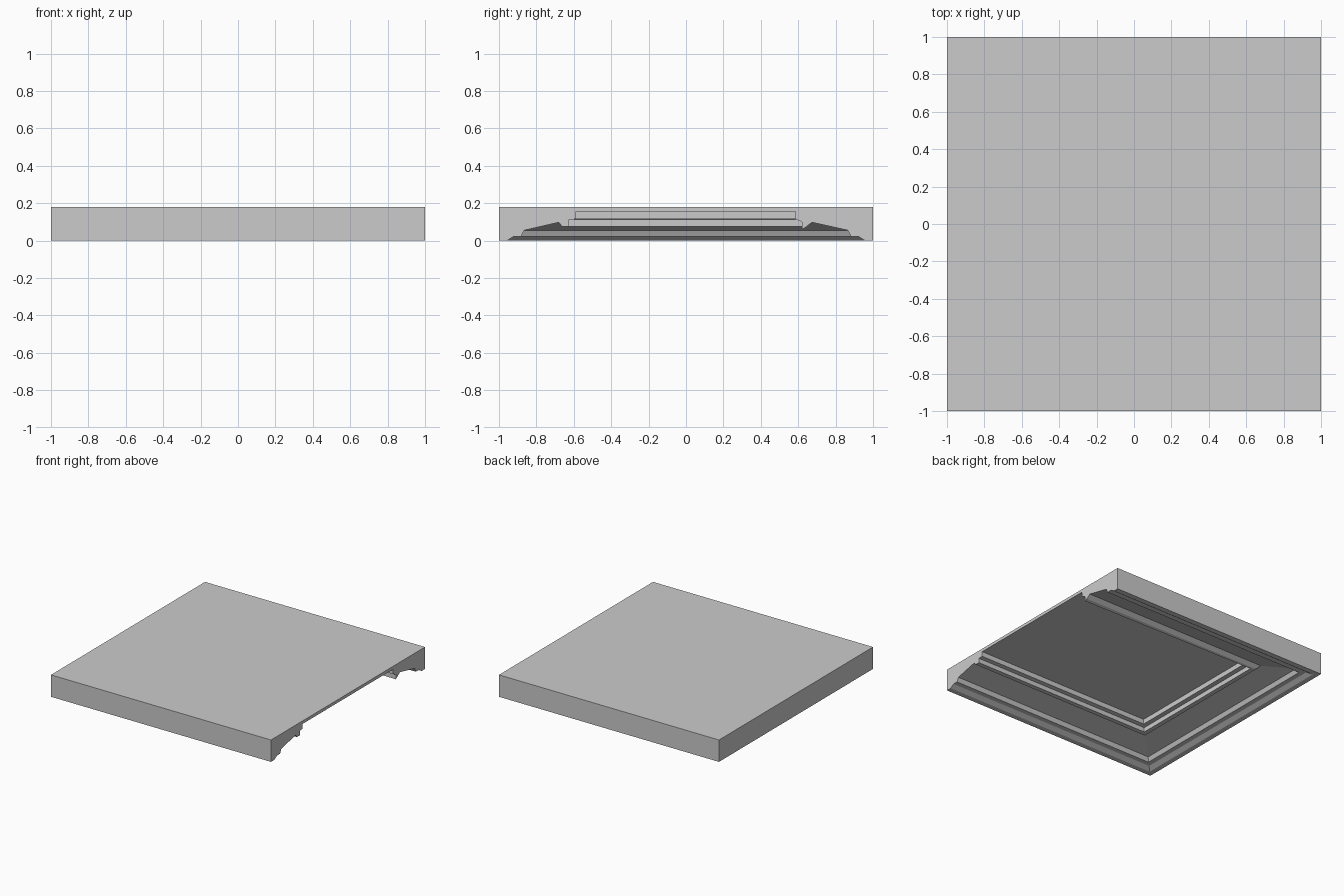
import bpy
import bmesh

# Remove the default cube
cube = bpy.data.objects.get("Cube")
if cube:
    bpy.data.objects.remove(cube, do_unlink=True)

HALF, TOP = 1.0, 0.18

# Moulding profile shared by the front and left-hand runs: (distance from centre, height)
rim = [(HALF, 0), (0.957, 0), (0.922, 0.022), (0.882, 0.022), (0.866, 0.055)]
main = rim + [(0.68, 0.098), (0.663, 0.076), (0.625, 0.076),
              (0.625, 0.113), (0.588, 0.115), (0.588, 0.155)]
# The back run has a hooked lip
back = rim + [(0.674, 0.098), (0.64, 0.072), (0.62, 0.06),
              (0.62, 0.1), (0.585, 0.115), (0.585, 0.155)]

plaster = bpy.data.materials.new("light_grey_plaster")
plaster.use_nodes = True
colour = (0.6, 0.6, 0.6, 1)
plaster.diffuse_color = colour
plaster.node_tree.nodes["Principled BSDF"].inputs["Base Color"].default_value = colour

bm = bmesh.new()

# Mitred U-shaped paths, open on the +x side, one per profile point
paths = []
for (a, z), (b, zb) in zip(main, back):
    points = [(HALF, -a, z), (-a, -a, z), (-a, b, z), (HALF, b, zb)]
    paths.append([bm.verts.new(p) for p in points])

# Moulding strips between neighbouring paths
for outer, inner in zip(paths, paths[1:]):
    for i in range(3):
        bm.faces.new((outer[i], outer[i + 1], inner[i + 1], inner[i]))

# Recessed centre panel and top slab
bm.faces.new(paths[-1])
top = [bm.verts.new((x, y, TOP)) for x, y in
       ((HALF, -HALF), (-HALF, -HALF), (-HALF, HALF), (HALF, HALF))]
bm.faces.new(top)

# Outer walls, then the profiled open end
for i in range(3):
    bm.faces.new((paths[0][i], paths[0][i + 1], top[i + 1], top[i]))
end = [p[0] for p in paths] + [p[3] for p in reversed(paths)] + [top[3], top[0]]
bm.faces.new(end)

bmesh.ops.recalc_face_normals(bm, faces=bm.faces)
end_faces = [f for f in bm.faces if len(f.verts) > 4]
bmesh.ops.triangulate(bm, faces=end_faces)

mesh = bpy.data.meshes.new("moulded_ceiling_panel")
bm.to_mesh(mesh)
bm.free()
mesh.materials.append(plaster)
panel = bpy.data.objects.new("moulded_ceiling_panel", mesh)
bpy.context.collection.objects.link(panel)
